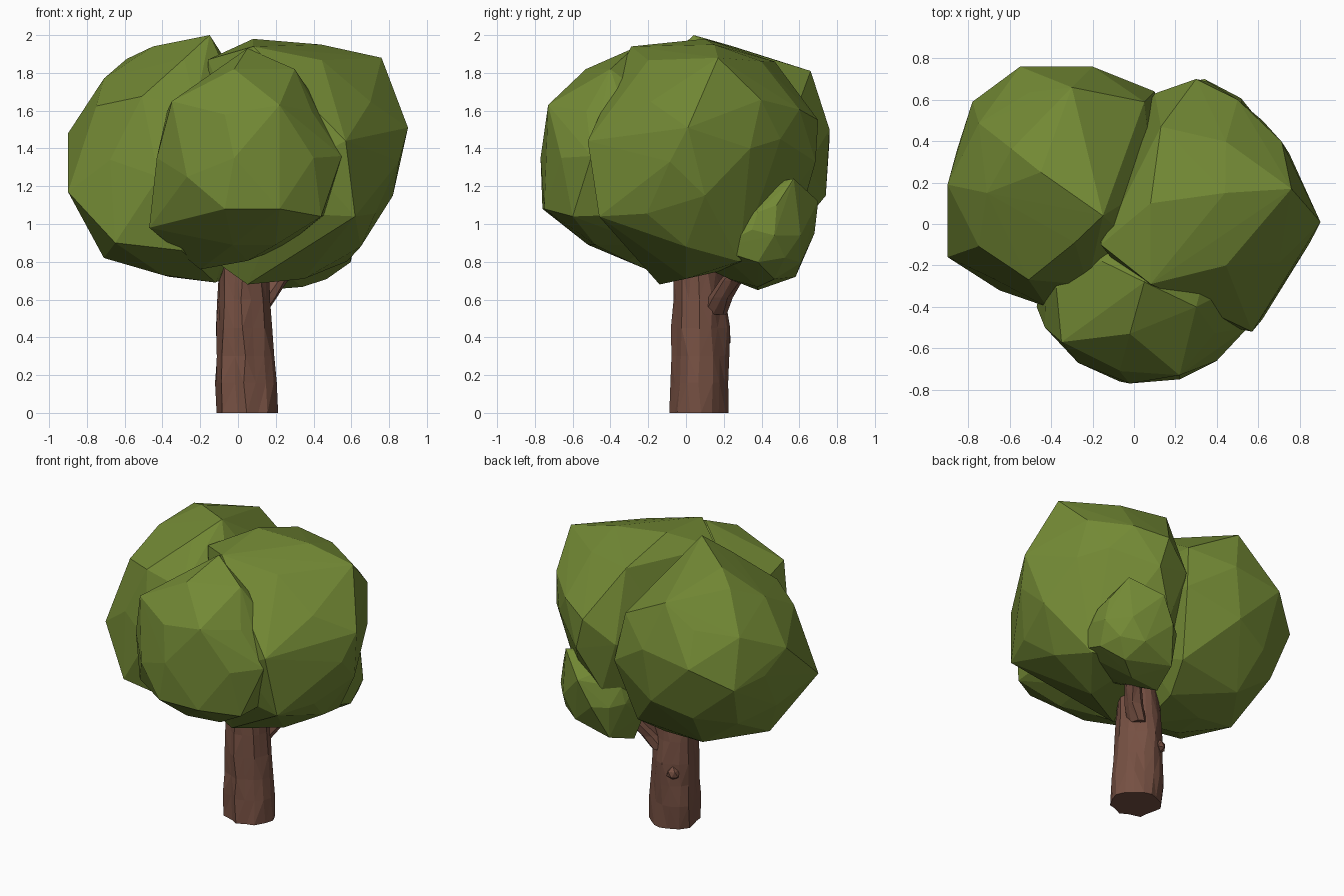
import bpy, bmesh, math, random
from mathutils import Vector

random.seed(4)

def material(name, col):
    m = bpy.data.materials.new(name)
    m.diffuse_color = (*col, 1)
    return m

leaf = material("leaf_green", (0.17, 0.25, 0.035))
bark = material("bark_brown", (0.18, 0.08, 0.055))

def finish(name, bm, mat):
    bmesh.ops.recalc_face_normals(bm, faces=bm.faces[:])
    me = bpy.data.meshes.new(name)
    bm.to_mesh(me)
    bm.free()
    me.materials.append(mat)
    ob = bpy.data.objects.new(name, me)
    bpy.context.collection.objects.link(ob)
    return ob

def foliage(name, centre, radii, corners):
    """Faceted blob: jittered icosphere with its nearest vertices pulled to the given corners."""
    bm = bmesh.new()
    bmesh.ops.create_icosphere(bm, subdivisions=2, radius=1)
    c = Vector(centre)
    for v in bm.verts:
        k = random.uniform(0.97, 1.02)
        v.co = c + Vector([v.co[i] * radii[i] * k for i in range(3)])
    free = set(bm.verts)
    for p in corners:
        p = Vector(p)
        v = min(free, key=lambda q: (q.co - p).length)
        free.discard(v)
        v.co = p
    pts = [v.co.copy() for v in bm.verts]
    bm.free()
    bm = bmesh.new()
    for p in pts:
        bm.verts.new(p)
    bmesh.ops.convex_hull(bm, input=bm.verts[:])
    bmesh.ops.delete(bm, geom=[v for v in bm.verts if not v.link_faces], context='VERTS')
    return finish(name, bm, leaf)

# Crown: three large clumps and a small one over the side branch
foliage("left_foliage", (-0.37, 0.19, 1.34), (0.52, 0.56, 0.63), [
    (-0.9, -0.16, 1.17), (-0.9, 0.19, 1.48), (-0.71, 0.1, 0.82), (-0.12, -0.05, 0.69),
    (-0.71, 0.15, 1.77), (-0.45, 0.25, 1.94), (-0.15, 0.04, 2.0), (-0.65, -0.32, 0.9),
    (-0.42, -0.4, 1.25), (-0.3, -0.33, 0.86), (-0.78, 0.59, 1.3), (-0.55, 0.76, 1.45),
    (-0.2, 0.76, 1.5), (-0.25, 0.74, 1.15), (0.1, 0.64, 1.3), (-0.3, 0.66, 1.81),
    (-0.4, -0.05, 0.73), (0.02, 0.5, 0.86), (0.05, 0.59, 1.62), (-0.05, 0.3, 0.72)])

foliage("right_foliage", (0.36, 0.1, 1.33), (0.51, 0.59, 0.62), [
    (0.9, 0.01, 1.51), (0.76, 0.17, 1.88), (0.57, -0.52, 1.44), (0.62, -0.46, 1.04),
    (0.08, 0.1, 1.98), (0.44, 0.15, 1.95), (-0.16, -0.1, 1.87), (0.82, 0.1, 1.15),
    (0.08, -0.29, 1.94), (0.05, -0.14, 0.68), (0.35, 0.0, 0.71), (0.65, 0.0, 0.88),
    (0.75, 0.34, 1.4), (0.62, 0.5, 1.45), (0.3, 0.7, 1.55), (0.1, 0.63, 1.4),
    (0.13, 0.47, 1.86), (0.58, 0.33, 1.0), (0.35, 0.48, 1.0), (-0.09, -0.16, 0.78)])

foliage("front_foliage", (0.05, -0.31, 1.32), (0.49, 0.43, 0.52), [
    (0.05, -0.28, 1.93), (-0.35, -0.57, 1.65), (-0.47, -0.4, 0.98), (-0.43, -0.5, 1.35),
    (-0.02, -0.53, 1.82), (-0.07, -0.71, 1.58), (0.22, -0.73, 1.63), (-0.07, -0.76, 1.08),
    (0.22, -0.75, 1.08), (0.44, -0.6, 1.04), (0.55, -0.5, 1.36), (-0.2, -0.21, 0.76),
    (0.3, -0.4, 1.82), (-0.02, -0.77, 1.35), (-0.27, -0.67, 1.25), (0.2, -0.48, 0.89),
    (0.4, -0.66, 1.35)])

foliage("small_foliage", (0.34, 0.38, 0.94), (0.3, 0.28, 0.27), [
    (0.52, 0.57, 1.24), (0.34, 0.7, 1.12), (0.25, 0.68, 0.95), (0.18, 0.58, 0.72),
    (0.13, 0.38, 0.65), (0.3, 0.12, 0.76), (0.6, 0.15, 0.87), (0.63, 0.35, 0.97),
    (0.42, 0.35, 0.72), (0.1, 0.52, 0.95), (0.6, 0.48, 1.1)])

def limb(name, path, sides, rough):
    """Faceted tube through (x, y, z, rx, ry) rings, with a grooved, uneven outline."""
    bm = bmesh.new()
    rings = []
    groove = [random.uniform(1 - rough, 1 + rough * 0.6) for _ in range(sides)]
    for x, y, z, rx, ry in path:
        ring = []
        for i in range(sides):
            a = 2 * math.pi * (i + random.uniform(-0.2, 0.2)) / sides
            k = groove[i] * random.uniform(1 - rough / 2, 1 + rough / 2)
            ring.append(bm.verts.new((x + rx * k * math.cos(a), y + ry * k * math.sin(a), z)))
        rings.append(ring)
    for lo, hi in zip(rings, rings[1:]):
        for i in range(sides):
            j = (i + 1) % sides
            bm.faces.new((lo[i], lo[j], hi[j], hi[i]))
    bm.faces.new(rings[0][::-1])
    bm.faces.new(rings[-1])
    bmesh.ops.triangulate(bm, faces=[f for f in bm.faces if len(f.verts) == 4])
    return finish(name, bm, bark)

# Trunk, slightly flared at the foot and running up into the crown
limb("trunk", [(0.045, 0.07, 0.0, 0.16, 0.155), (0.035, 0.075, 0.16, 0.162, 0.152),
               (0.03, 0.075, 0.3, 0.152, 0.149), (0.028, 0.08, 0.45, 0.145, 0.15),
               (0.025, 0.075, 0.6, 0.137, 0.139), (0.025, 0.07, 0.75, 0.13, 0.13),
               (0.03, 0.07, 0.95, 0.1, 0.1)], 16, 0.08)

# Side branch reaching into the small clump
limb("branch", [(0.09, 0.14, 0.52, 0.06, 0.07), (0.15, 0.18, 0.61, 0.06, 0.065),
                (0.21, 0.24, 0.7, 0.06, 0.06), (0.3, 0.34, 0.85, 0.045, 0.045)], 8, 0.08)

# Knot on the back of the trunk
bm = bmesh.new()
bmesh.ops.create_icosphere(bm, subdivisions=1, radius=0.045)
for v in bm.verts:
    v.co = v.co * random.uniform(0.85, 1.1) + Vector((-0.04, 0.2, 0.39))
finish("knot", bm, bark)
